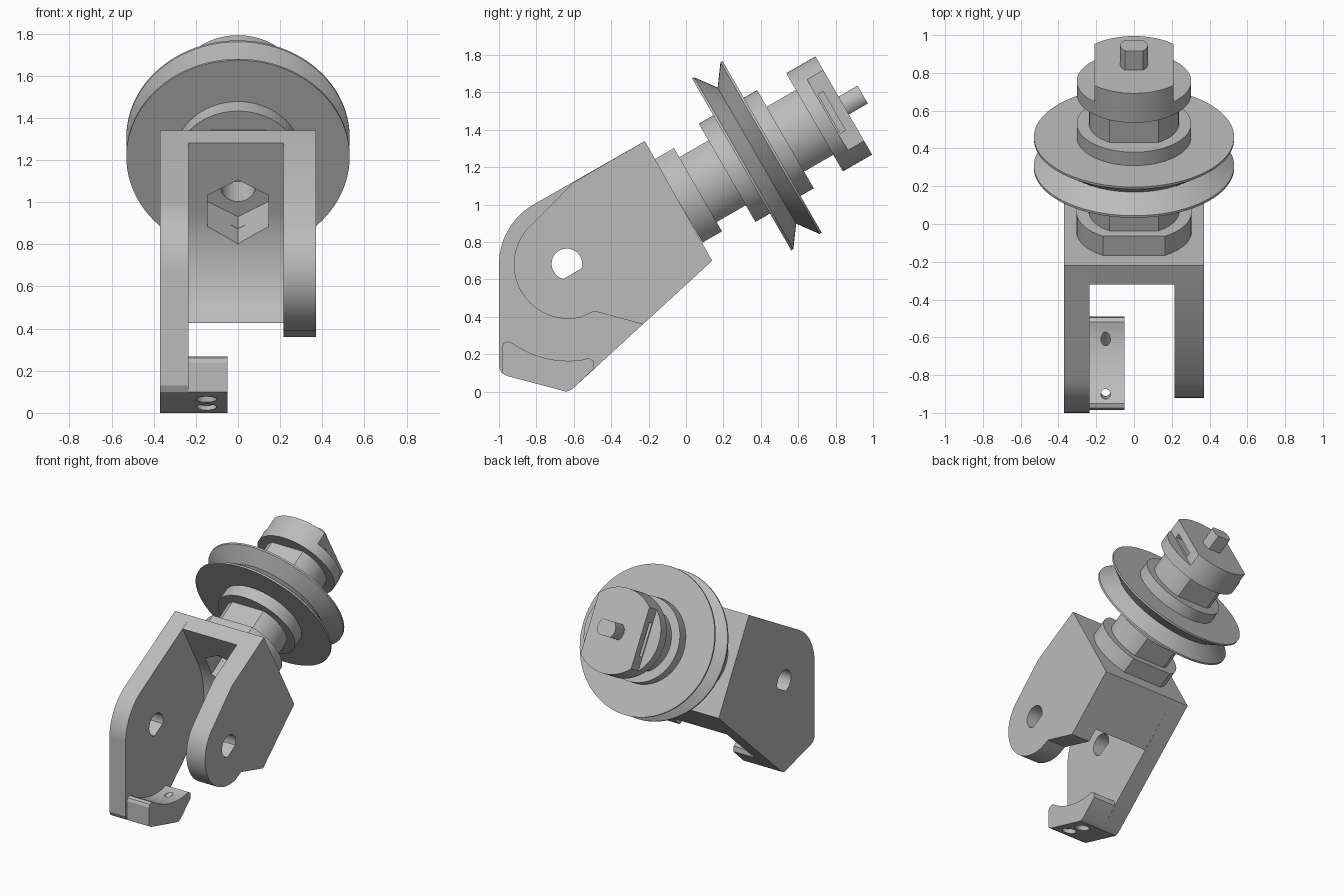
import bpy, bmesh, math
from math import sin, cos, asin, pi, radians
from mathutils import Matrix, Vector

if "Cube" in bpy.data.objects:
    bpy.data.objects.remove(bpy.data.objects["Cube"])

grey = bpy.data.materials.new("light_grey")
grey.use_nodes = True
grey.diffuse_color = (0.5, 0.5, 0.5, 1)
grey.node_tree.nodes["Principled BSDF"].inputs["Base Color"].default_value = (0.5, 0.5, 0.5, 1)


def frame(x, y, z, origin):
    m = Matrix((x, y, z)).transposed().to_4x4()
    m.translation = Vector(origin)
    return m


# Side frame draws in (y, z) and extrudes along x; shaft frame extrudes along the tilted axis
C, S = cos(pi / 6), sin(pi / 6)
SIDE = frame((0, 1, 0), (0, 0, 1), (1, 0, 0), (0, 0, 0))
SHAFT = frame((-1, 0, 0), (0, -S, C), (0, C, S), (0, -0.04, 1.02))
PIVOT = (-0.63, 0.68)


def loft(name, rings, m):
    """Solid through a list of rings of local points."""
    bm = bmesh.new()
    loops = [[bm.verts.new(m @ Vector(p)) for p in ring] for ring in rings]
    n = len(loops[0])
    for a, b in zip(loops, loops[1:]):
        for i in range(n):
            j = (i + 1) % n
            bm.faces.new((a[i], a[j], b[j], b[i]))
    bm.faces.new(loops[0])
    bm.faces.new(loops[-1])
    bmesh.ops.recalc_face_normals(bm, faces=bm.faces)
    me = bpy.data.meshes.new(name)
    bm.to_mesh(me)
    bm.free()
    ob = bpy.data.objects.new(name, me)
    bpy.context.collection.objects.link(ob)
    me.materials.append(grey)
    return ob


def prism(name, outline, lo, hi, m):
    return loft(name, [[(u, v, w) for u, v in outline] for w in (lo, hi)], m)


def arc(r, a, b, n=24, c=(0, 0)):
    steps = [radians(a + (b - a) * i / n) for i in range(n + 1)]
    return [(c[0] + r * cos(t), c[1] + r * sin(t)) for t in steps]


def circle(r, n=64, turn=0, c=(0, 0)):
    return arc(r, turn, turn + 360, n, c)[:-1]


def flatted(r, flat):
    """Circle with two opposite flats."""
    f = math.degrees(asin(flat / r))
    return arc(r, -f, f) + arc(r, 180 - f, 180 + f)


def box(u, v):
    return [(u[0], v[0]), (u[1], v[0]), (u[1], v[1]), (u[0], v[1])]


def cut(targets, cutter):
    cutter.hide_render = True
    for ob in targets:
        mod = ob.modifiers.new("cut", 'BOOLEAN')
        mod.operation, mod.solver, mod.object = 'DIFFERENCE', 'EXACT', cutter
        bpy.context.view_layer.objects.active = ob
        bpy.ops.object.modifier_apply(modifier=mod.name)
    bpy.data.objects.remove(cutter)


# Fork: long arm, short arm and the web joining them
top, back = (-0.22, 1.34), (0.14, 0.70)
long_arm = prism("long_arm", [top, back, (-0.61, 0.012), (-0.64, 0), (-0.96, 0.085), (-0.985, 0.1),
                              (-1, 0.13)] + arc(0.37, 180, 120, c=PIVOT), -0.37, -0.235, SIDE)
short_arm = prism("short_arm", [top, back, (-0.23, 0.36), (-0.49, 0.43)]
                  + arc(0.29, 284, 138, 40, PIVOT) + [(-0.6, 1.12)], 0.215, 0.37, SIDE)
web = prism("fork_web", [top, back, (-0.16, 0.427)] + arc(0.56, -17.5, 30, c=PIVOT)
            + [(-0.32, 1.28)], -0.235, 0.215, SIDE)

# D-shaped pivot hole through both arms
hole = [(max(-0.08, u), v) for u, v in arc(0.082, -90 + 43, 270 - 43, 40)]
turned = [(-0.637 + u * C - v * S, 0.683 + u * S + v * C) for u, v in hole]
cut([long_arm, short_arm], prism("pivot_cutter", turned, -1, 1, SIDE))

# Curved foot tab with two slanted holes
tab = prism("foot_tab", [(-0.64, 0), (-0.96, 0.085), (-0.985, 0.1), (-0.985, 0.24), (-0.975, 0.26),
                         (-0.95, 0.268)] + arc(0.515, 235, 278, c=PIVOT)
            + [(-0.52, 0.18), (-0.495, 0.165), (-0.49, 0.125), (-0.61, 0.012)], -0.235, -0.05, SIDE)
for start, end in (((-0.88, 0.065), (-0.9, 0.24)), ((-0.74, 0.03), (-0.61, 0.165))):
    a = Vector((-0.15, *start))
    d = (Vector((-0.15, *end)) - a).normalized()
    side = Vector((1, 0, 0))
    m = frame(side, d.cross(side), d, a)
    cut([tab], prism("screw_cutter", circle(0.025, 32), -0.2, 0.4, m))
    cut([tab], prism("counterbore_cutter", circle(0.048, 32), -0.1, 0.05, m))

# Shaft parts along the tilted axis
collar = prism("collar", flatted(0.305, 0.257), 0, 0.12, SHAFT)
shaft = prism("shaft", flatted(0.238, 0.2), 0.12, 0.84, SHAFT)
head = prism("head", circle(0.303, 96), 0.84, 1.02, SHAFT)
tip = prism("tip", flatted(0.073, 0.055), 1.02, 1.137, SHAFT)

# Hexagonal pocket and bore
cut([web, collar], prism("hex_cutter", circle(0.167, 6, 30), -0.35, 0.11, SHAFT))
cut([collar, shaft], prism("bore_cutter", circle(0.083), 0.1, 0.5, SHAFT))

# Side flats and slots in the head
for s in (-1, 1):
    cut([head], prism("flat_cutter", box((s * 0.21, s * 0.5), (-0.5, 0.5)), 0.92, 1.2, SHAFT))
    cut([head], prism("slot_cutter", box((s * 0.15, s * 0.4), (-0.12, 0.12)), 0.93, 0.962, SHAFT))

# Grooved pulley with hubs
profile = [(0.303, 0.30), (0.303, 0.39), (0.53, 0.39), (0.53, 0.403), (0.42, 0.484),
           (0.53, 0.565), (0.53, 0.578), (0.303, 0.578), (0.303, 0.66)]
pulley = loft("pulley", [[(u, v, t) for u, v in circle(r, 96)] for r, t in profile], SHAFT)

# Smooth shading on the round walls
bpy.ops.object.select_all(action='DESELECT')
for ob in (long_arm, short_arm, web, tab, collar, shaft, head, tip, pulley):
    ob.select_set(True)
bpy.context.view_layer.objects.active = pulley
bpy.ops.object.shade_smooth_by_angle(angle=radians(25))
